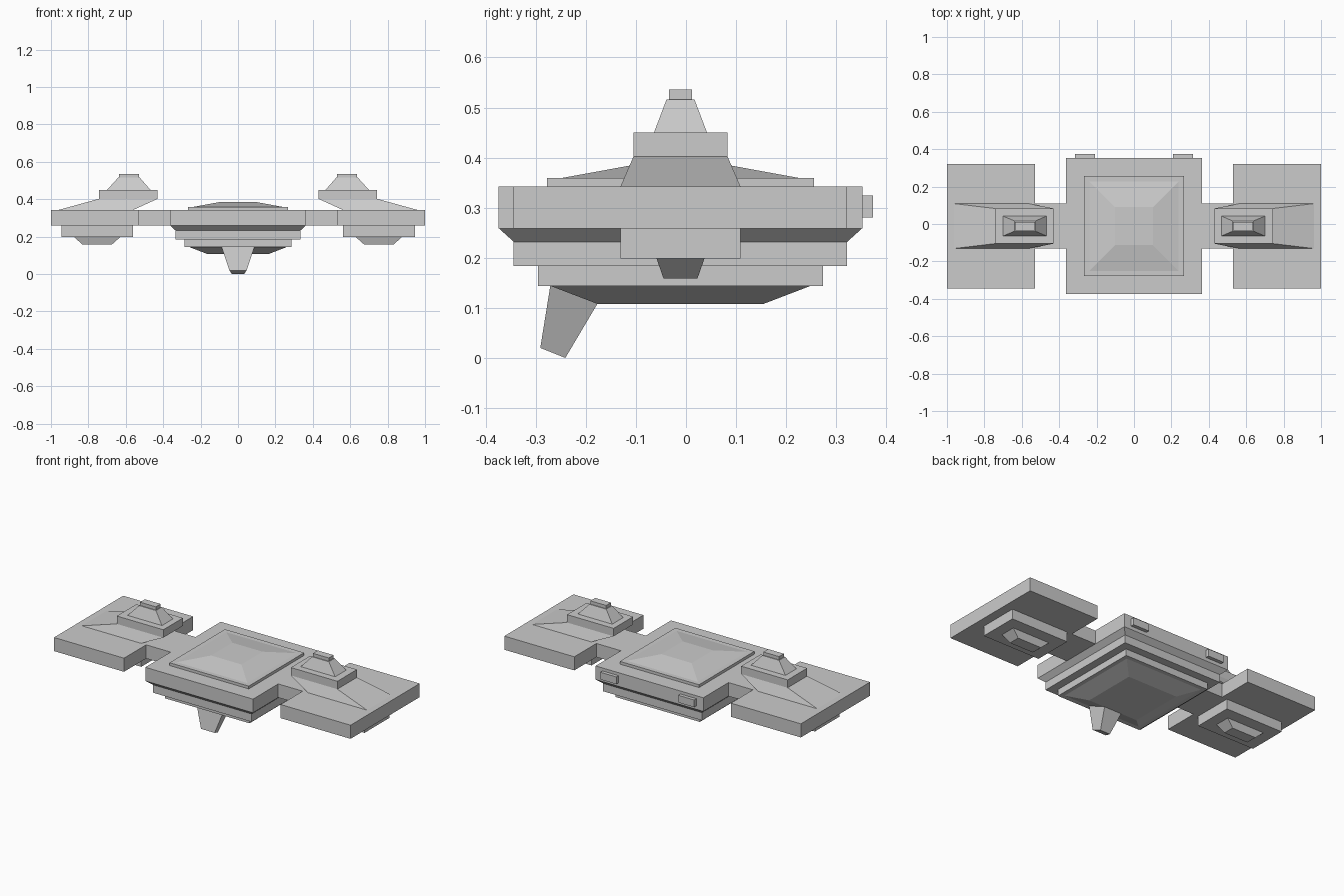
import bpy, bmesh


def make_object(name, rings, cap=True, mirror=False):
    """Skin a list of four-point rings into one flat-faced object."""
    bm = bmesh.new()
    loops = [[bm.verts.new(p) for p in ring] for ring in rings]
    for a, b in zip(loops, loops[1:]):
        for i in range(4):
            j = (i + 1) % 4
            bm.faces.new((a[i], a[j], b[j], b[i]))
    if cap:
        bm.faces.new(loops[0][::-1])
        bm.faces.new(loops[-1])
    bmesh.ops.recalc_face_normals(bm, faces=bm.faces)
    mesh = bpy.data.meshes.new(name)
    bm.to_mesh(mesh)
    bm.free()
    obj = bpy.data.objects.new(name, mesh)
    bpy.context.collection.objects.link(obj)
    if mirror:
        obj.modifiers.new("mirror", 'MIRROR').use_axis[0] = True
    return obj


def ring(x0, x1, y0, y1, z):
    return [(x0, y0, z), (x1, y0, z), (x1, y1, z), (x0, y1, z)]


CY = -0.011  # shared centre line of hull and wings


def square(half, z):
    return ring(-half, half, CY - half, CY + half, z)


def rect(cx, hx, hy, z):
    return ring(cx - hx, cx + hx, CY - hy, CY + hy, z)


# Central hull: stepped square tiers, from the keel to the roof
hull = [(0.166, 0.108), (0.26, 0.144), (0.285, 0.144), (0.285, 0.184),
        (0.333, 0.184), (0.333, 0.232), (0.363, 0.259), (0.363, 0.342),
        (0.267, 0.342), (0.267, 0.359), (0.239, 0.359), (0.102, 0.384)]
make_object("central_hull", [square(h, z) for h, z in hull])

# Wing pods: centre x, half x, half y, z, from the underside to the cap
pod = [(0.753, 0.08, 0.034, 0.159), (0.753, 0.125, 0.048, 0.199),
       (0.753, 0.192, 0.12, 0.199), (0.753, 0.192, 0.12, 0.259),
       (0.764, 0.236, 0.333, 0.259), (0.764, 0.236, 0.333, 0.342),
       (0.762, 0.2, 0.12, 0.342), (0.587, 0.157, 0.094, 0.402),
       (0.587, 0.157, 0.094, 0.45), (0.584, 0.116, 0.053, 0.45),
       (0.583, 0.057, 0.028, 0.516), (0.583, 0.053, 0.023, 0.516),
       (0.583, 0.053, 0.023, 0.536)]
make_object("wing_pod", [rect(*p) for p in pod], mirror=True)

# Bridges joining hull and pods (open tubes along x)
make_object("wing_bridge",
            [[(x, CY - 0.12, 0.259), (x, CY + 0.12, 0.259),
              (x, CY + 0.12, 0.342), (x, CY - 0.12, 0.342)]
             for x in (0.363, 0.528)], cap=False, mirror=True)

# Rear exhaust blocks
make_object("rear_block", [ring(0.209, 0.316, 0.352, 0.373, z)
                           for z in (0.28, 0.324)], mirror=True)

# Slanted fin growing from the sloped front underside
make_object("lower_fin", [
    [(-0.088, -0.271, 0.144), (0.088, -0.271, 0.144),
     (0.058, -0.177, 0.108), (-0.058, -0.177, 0.108)],
    [(-0.046, -0.291, 0.02), (0.046, -0.291, 0.02),
     (0.033, -0.241, 0.0), (-0.033, -0.241, 0.0)]])
